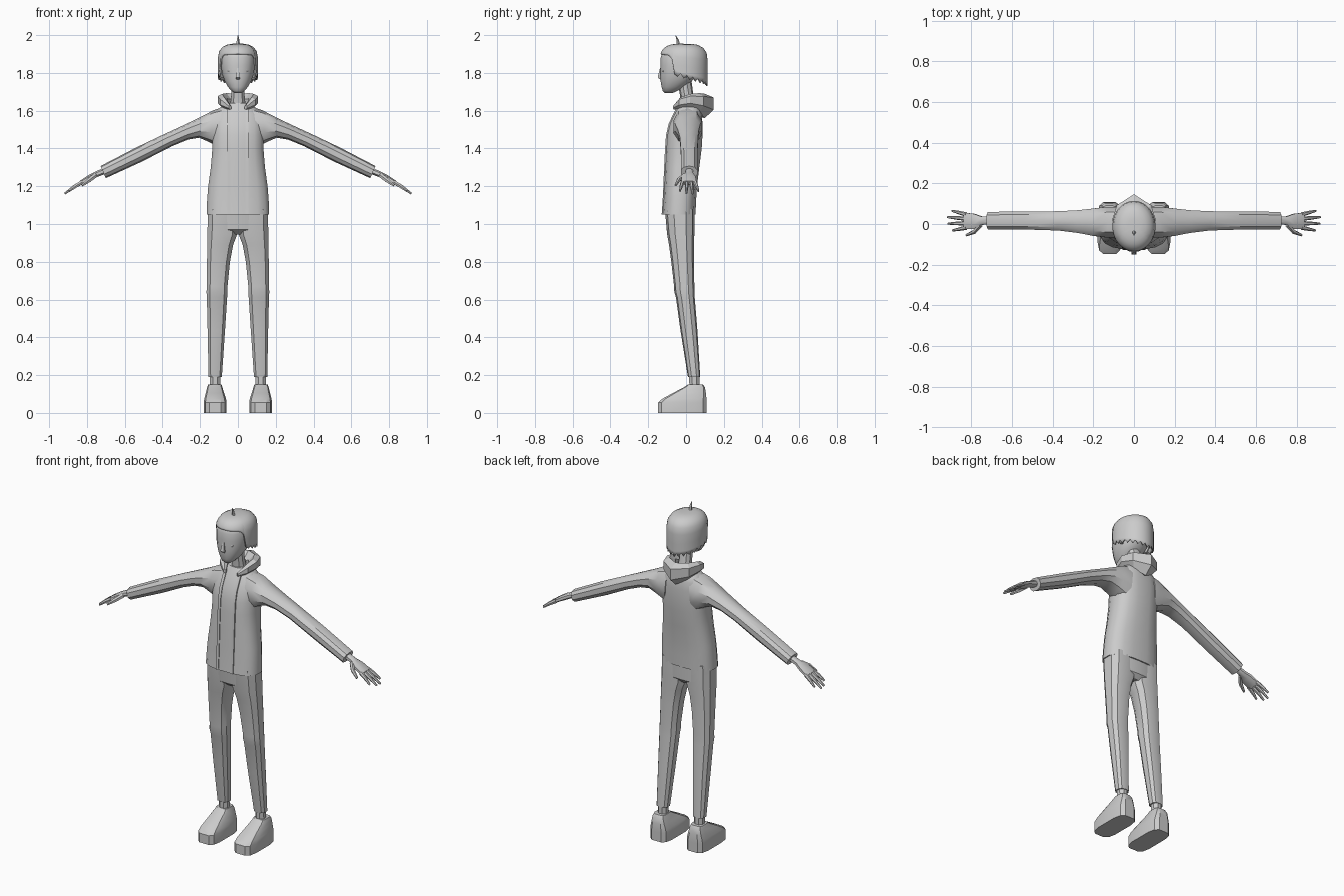
import bpy, bmesh, math
from mathutils import Vector as V


def finish(name, bm, mirror=False, angle=35):
    bmesh.ops.recalc_face_normals(bm, faces=bm.faces)
    me = bpy.data.meshes.new(name)
    bm.to_mesh(me)
    bm.free()
    for p in me.polygons:
        p.use_smooth = True
    me.set_sharp_from_angle(angle=math.radians(angle))
    ob = bpy.data.objects.new(name, me)
    bpy.context.collection.objects.link(ob)
    if mirror:
        ob.modifiers.new("mirror", "MIRROR").use_mirror_merge = False
    return ob


def loft(name, rings, mirror=False, angle=35, caps=(True, True)):
    bm = bmesh.new()
    rs = [[bm.verts.new(p) for p in r] for r in rings]
    n = len(rs[0])
    for a, b in zip(rs, rs[1:]):
        for i in range(n):
            j = (i + 1) % n
            bm.faces.new((a[i], a[j], b[j], b[i]))
    if caps[0]:
        bm.faces.new(rs[0])
    if caps[1]:
        bm.faces.new(rs[-1])
    return finish(name, bm, mirror, angle)


def ring(c, u, v, n=12, e=2.0):
    # superellipse in the plane of half-axes u, v; always fills the full extents
    f = lambda t: math.copysign(abs(t) ** (2 / e), t) if abs(t) > 1e-6 else 0.0
    ang = [2 * math.pi * (i + 0.5) / n for i in range(n)]
    cs, sn = [f(math.cos(a)) for a in ang], [f(math.sin(a)) for a in ang]
    mc, ms = max(cs), max(sn)
    return [V(c) + V(u) * (p / mc) + V(v) * (q / ms) for p, q in zip(cs, sn)]


def hring(z, x0, x1, y0, y1, n=12, e=2.0):
    return ring(((x0 + x1) / 2, (y0 + y1) / 2, z), ((x1 - x0) / 2, 0, 0), (0, (y1 - y0) / 2, 0), n, e)


def tube(name, pts, radii, n=6, mirror=False):
    rings = []
    for i, p in enumerate(pts):
        d = V(pts[min(i + 1, len(pts) - 1)]) - V(pts[max(i - 1, 0)])
        u = d.cross(V((0, 1, 0)) if abs(d.normalized().y) < .9 else V((1, 0, 0))).normalized()
        v = d.cross(u).normalized()
        rings.append(ring(p, u * radii[i], v * radii[i], n))
    return loft(name, rings, mirror)


# shoes: chunky, sloping from ankle to toe
loft("shoe", [hring(*r, n=12, e=4) for r in (
    (0, .06, .18, -.148, .108), (.055, .06, .18, -.148, .108), (.075, .063, .178, -.125, .108),
    (.105, .073, .17, -.07, .105), (.135, .082, .163, -.012, .1), (.15, .087, .158, .01, .09))],
    mirror=True, angle=25)
tube("ankle", [(.12, .045, .12), (.12, .043, .22)], [.027, .027], 8, True)

# trousers
loft("trouser_leg", [hring(*r, n=10, e=2.6) for r in (
    (.19, .085, .155, .01, .075), (.44, .068, .16, -.03, .06), (.61, .057, .164, -.053, .046),
    (.64, .055, .166, -.062, .045), (.67, .055, .164, -.063, .044), (.8, .042, .163, -.078, .042),
    (.89, .025, .162, -.09, .042), (.945, .004, .161, -.1, .044), (1.08, 0, .158, -.112, .045))],
    mirror=True)
loft("trouser_hips", [hring(z, -w, w, a, b, 14, 2.8) for z, w, a, b in (
    (.945, .1, -.07, .02), (.97, .155, -.1, .043), (1.08, .158, -.112, .045))])

# jacket body
body = [(1.05, .165, -.125, .05), (1.12, .163, -.12, .053), (1.2, .157, -.116, .058),
        (1.3, .143, -.112, .07), (1.4, .135, -.107, .083), (1.47, .136, -.102, .087),
        (1.53, .135, -.088, .087), (1.58, .122, -.065, .084), (1.615, .095, -.048, .075),
        (1.64, .05, -.035, .055)]
loft("jacket_body", [hring(z, -w, w, a, b, 16, 2.6) for z, w, a, b in body])

# raised front edges of the open jacket
loft("jacket_front_edge", [hring(z, .04, .056, a - .004, a + .02, 4, 9) for z, w, a, b in body[:-1]],
     mirror=True)

# sleeves: upper and lower outline points, then depth range
loft("sleeve", [ring(((tx + bx) / 2, (y0 + y1) / 2, (tz + bz) / 2),
                     (0, (y1 - y0) / 2, 0), ((tx - bx) / 2, 0, (tz - bz) / 2), 10, 2.3)
                for tx, tz, bx, bz, y0, y1 in (
    (.07, 1.622, .09, 1.40, -.065, .083), (.13, 1.602, .148, 1.432, -.066, .084),
    (.20, 1.565, .205, 1.457, -.058, .076), (.28, 1.527, .265, 1.447, -.044, .068),
    (.38, 1.481, .35, 1.412, -.032, .063), (.54, 1.405, .51, 1.33, -.027, .061),
    (.728, 1.307, .70, 1.243, -.026, .06))], mirror=True)

# hands: flat palm, four fingers, thumb
loft("palm", [ring((x, (y0 + y1) / 2, z), (0, (y1 - y0) / 2, 0), (.43 * t, 0, .9 * t), 8, 2.4)
              for x, z, y0, y1, t in (
    (.70, 1.284, -.002, .036, .017), (.752, 1.263, -.004, .038, .015),
    (.785, 1.246, -.024, .05, .015), (.835, 1.217, -.026, .056, .011))], mirror=True)
for i, (ya, yb, xe) in enumerate(((-.018, -.032, .893), (.004, .002, .915),
                                  (.026, .034, .918), (.047, .065, .895))):
    ze = 1.21 - (xe - .83) * .56
    tube(f"finger_{i + 1}", [(.825, ya, 1.222), ((.825 + xe) / 2, (ya + yb) / 2, (1.228 + ze) / 2),
                             (xe, yb, ze)], [.011, .009, .005], 6, True)
tube("thumb", [(.755, -.005, 1.258), (.785, -.038, 1.235), (.825, -.055, 1.205)],
     [.012, .011, .006], 6, True)

# hood lying behind the neck: hexagonal sections swept round a U
half = [(.042, -.065, 1.617, 1, -.6, .008, .011), (.072, -.03, 1.64, 1, -.4, .022, .03),
        (.083, .02, 1.652, 1, .1, .025, .037), (.06, .07, 1.643, .75, .7, .034, .05),
        (0, .098, 1.625, 0, 1, .05, .065)]
stations = half + [(-x, y, z, -nx, ny, a, b) for x, y, z, nx, ny, a, b in half[-2::-1]]
loft("hood", [ring((x, y, z), V((nx, ny, .25)).normalized() * a, (0, 0, b), 6)
              for x, y, z, nx, ny, a, b in stations], angle=20)

# neck and head
tube("neck", [(0, .015, 1.6), (0, .004, 1.68), (0, -.01, 1.77)], [.044, .035, .037], 10)
loft("head", [hring(z, -w, w, a, b, 16, 2.3) for z, w, a, b in (
    (1.694, .018, -.112, -.07), (1.705, .035, -.123, -.045), (1.725, .052, -.129, -.01),
    (1.755, .069, -.134, .03), (1.79, .082, -.136, .06), (1.84, .09, -.135, .08),
    (1.88, .09, -.134, .088), (1.91, .084, -.124, .085), (1.935, .055, -.085, .055))], angle=50)
loft("nose", [hring(*r, n=4, e=2) for r in (
    (1.766, -.008, .008, -.138, -.12), (1.775, -.012, .012, -.15, -.12),
    (1.825, -.005, .005, -.138, -.12))])
loft("eye", [hring(*r, n=6) for r in (
    (1.798, .042, .05, -.123, -.108), (1.81, .037, .055, -.127, -.108),
    (1.822, .042, .05, -.123, -.108))], mirror=True)
loft("ear", [hring(*r, n=6) for r in (
    (1.775, .075, .09, -.015, .005), (1.8, .075, .1, -.02, .018),
    (1.83, .08, .1, -.02, .02))], mirror=True)

# hair: thin bobbed shell, short over the face and jagged at the nape
edge = [(0, 1.9), (50, 1.895), (62, 1.87), (68, 1.785), (100, 1.765), (140, 1.745), (180, 1.73)]


def hair_edge(deg):
    for (a, za), (b, zb) in zip(edge, edge[1:]):
        if deg <= b:
            return za + (zb - za) * (deg - a) / (b - a)
    return edge[-1][1]


cols, top = 48, 1.955
rings = []
for t in (.004, .03, .1, .22, .4, .65, .85, 1):
    row = []
    for i in range(cols):
        deg = 360 * i / cols
        d = min(deg, 360 - deg)
        low = hair_edge(d) + (.02 if i % 2 and d > 70 else 0) * (t == 1)
        z = top - (top - low) * t
        k = (1 - (max(z - 1.86, 0) / .095) ** 3) ** (1 / 3)
        p = math.radians(deg)
        row.append(V((.106 * k * math.sin(p), -.012 - .126 * k * math.cos(p), z)))
    rings.append(row)
hair = loft("hair", rings, angle=45, caps=(True, False))
sol = hair.modifiers.new("thickness", "SOLIDIFY")
sol.thickness, sol.offset = .009, -1
tube("hair_tuft", [(0, -.04, 1.945), (0, -.044, 1.975), (0, -.056, 2.0)], [.009, .006, .001], 5)
